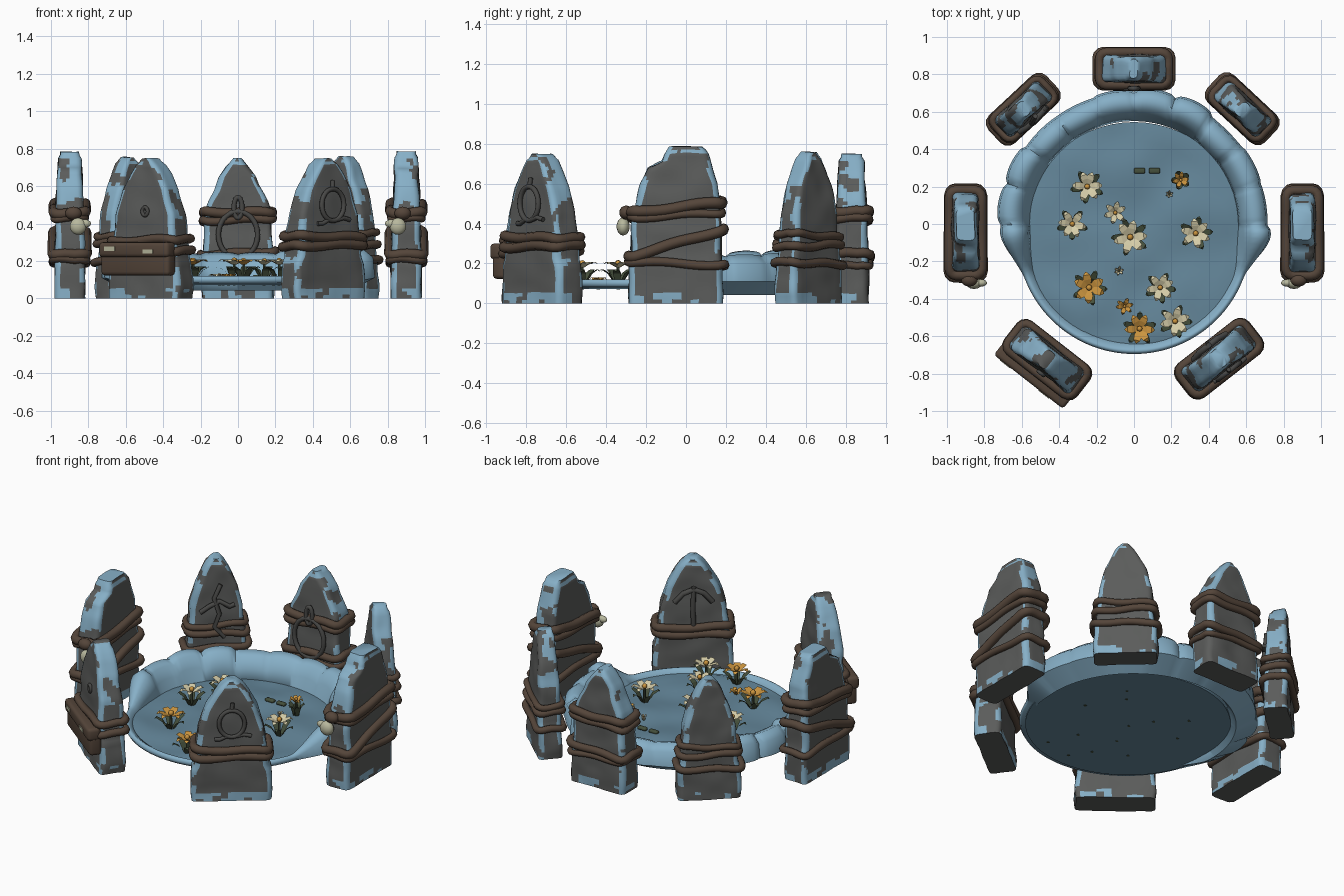
import bpy, bmesh, math, random
from mathutils import Vector, Matrix, noise

if "Cube" in bpy.data.objects:
    bpy.data.objects.remove(bpy.data.objects["Cube"])

random.seed(4)
pi, cos, sin = math.pi, math.cos, math.sin


def mat(name, r, g, b):
    m = bpy.data.materials.new(name)
    m.diffuse_color = (r, g, b, 1)
    m.use_nodes = True
    m.node_tree.nodes["Principled BSDF"].inputs["Base Color"].default_value = m.diffuse_color
    return m


STONE = mat("grey stone", 0.105, 0.108, 0.105)
FROST = mat("pale blue frost", 0.24, 0.43, 0.57)
FLOOR = mat("blue grey floor", 0.13, 0.245, 0.33)
ROPE = mat("brown rope", 0.09, 0.06, 0.042)
IRON = mat("dark iron", 0.065, 0.065, 0.062)
CREAM = mat("cream petal", 0.68, 0.62, 0.4)
ORANGE = mat("orange petal", 0.6, 0.3, 0.05)
LEAF = mat("dark green leaf", 0.06, 0.08, 0.045)
BONE = mat("bone", 0.48, 0.48, 0.34)


def finish(name, bm, mats, matrix=None, normals=True, angle=50):
    if normals:
        bmesh.ops.recalc_face_normals(bm, faces=bm.faces)
    me = bpy.data.meshes.new(name)
    bm.to_mesh(me)
    bm.free()
    for m in mats:
        me.materials.append(m)
    ob = bpy.data.objects.new(name, me)
    bpy.context.collection.objects.link(ob)
    if matrix:
        ob.matrix_world = matrix
    bpy.ops.object.select_all(action='DESELECT')
    ob.select_set(True)
    bpy.context.view_layer.objects.active = ob
    bpy.ops.object.shade_smooth_by_angle(angle=math.radians(angle))
    return ob


def loft(bm, loops, close=False):
    """Skin closed loops of points; returns {face: (row, column)}."""
    rows = [[bm.verts.new(p) for p in lp] for lp in loops]
    n, out = len(rows[0]), {}
    for i in range(len(rows) if close else len(rows) - 1):
        a, b = rows[i], rows[(i + 1) % len(rows)]
        for j in range(n):
            k = (j + 1) % n
            out[bm.faces.new((a[j], a[k], b[k], b[j]))] = (i, j)
    if not close:
        out[bm.faces.new(rows[0])] = (0, -1)
        out[bm.faces.new(rows[-1])] = (len(rows), -1)
    return out


def tube(name, pts, r, m, matrix=None, closed=False, sides=8):
    pts = [Vector(p) for p in pts]
    n, loops = len(pts), []
    for i, p in enumerate(pts):
        a = pts[i - 1] if (closed or i) else p
        b = pts[(i + 1) % n] if (closed or i < n - 1) else p
        t = (b - a).normalized()
        up = Vector((0, 0, 1)) if abs(t.z) < 0.9 and closed == 'flat' else Vector((0, 1, 0.01))
        u = t.cross(up).normalized()
        v = u.cross(t)
        loops.append([p + r * (u * cos(2 * pi * k / sides) + v * sin(2 * pi * k / sides)) for k in range(sides)])
    bm = bmesh.new()
    loft(bm, loops, bool(closed))
    return finish(name, bm, [m], matrix)


# ---------- standing stones ----------
ARCH = [(0, -.235, .235), (.05, -.24, .24), (.19, -.232, .232), (.22, -.218, .218), (.45, -.195, .195),
        (.58, -.15, .15), (.67, -.1, .1), (.72, -.065, .065), (.75, -.03, .03)]
PEAK = [(0, -.19, .19), (.2, -.19, .19), (.42, -.178, .178), (.5, -.165, .165), (.58, -.125, .13),
        (.65, -.1, .1), (.7, -.065, .06), (.75, -.02, .02)]
FLAT = [(0, -.235, .235), (.19, -.235, .235), (.22, -.225, .23), (.4, -.225, .225), (.6, -.175, .21),
        (.68, -.14, .18), (.71, -.07, .17), (.76, -.05, .155), (.785, -.035, .13)]


def width_at(prof, z):
    z = min(max(z, 0), prof[-1][0])
    for (z0, l0, r0), (z1, l1, r1) in zip(prof, prof[1:]):
        if z <= z1:
            t = (z - z0) / (z1 - z0)
            return l0 + (l1 - l0) * t, r0 + (r1 - r0) * t


def section(prof, t, z, grow=0.0):
    """Rounded rectangle as (x, y, kind); kind 0 corner, 1 broad side, 2 narrow side."""
    l, r = width_at(prof, z)
    top = prof[-1][0]
    t = t * (1.02 - 0.3 * (z / top) ** 2) * (1 if z < top - .03 else .85) + grow
    l, r = l - grow, r + grow
    c = min(.03 + grow * .5, (r - l) * .45, t * .45)
    pts = []
    for q, (cx, cy) in enumerate(((r - c, t - c), (l + c, t - c), (l + c, c - t), (r - c, c - t))):
        for k in range(4):
            a = (q + k / 3) * pi / 2
            pts.append((cx + c * cos(a), cy + c * sin(a), 0 if k < 3 else 1 + q % 2))
        n = (9, 4)[q % 2]
        x, y = pts[-1][:2]
        dx, dy = ((l - r + 2 * c, 0), (0, 2 * c - 2 * t), (r - l - 2 * c, 0), (0, 2 * t - 2 * c))[q]
        pts += [(x + dx * k / n, y + dy * k / n, 1 + q % 2) for k in range(1, n)]
    return pts


def stone(name, prof, t, matrix, seed, bands):
    off, top = Vector((seed * 3.7, seed, 0)), prof[-1][0]
    zs = [top * i / 44 for i in range(45)]
    loops, kinds = [], [p[2] for p in section(prof, t, .2)]
    for z in zs:
        lp = []
        for x, y, _ in section(prof, t, z):
            p = Vector((x, y, z))
            d = noise.noise_vector(p * 9 + off) * .009
            lp.append(p + Vector((d.x, d.y, d.z if 0 < z else 0)))
        loops.append(lp)
    bm = bmesh.new()
    info = loft(bm, loops)
    bmesh.ops.recalc_face_normals(bm, faces=bm.faces)
    for f, (i, j) in info.items():
        c = f.calc_center_median()
        n, k = noise.noise(c * 11 + off), kinds[j] if j >= 0 else 1
        frost = ((k == 0 and n > -.22) or (f.normal.z > .4 and n > -.3) or
                 (k == 2 and c.z > .42 and n > -.08) or (c.z < .05 and n > -.02))
        f.material_index = 1 if frost and i + j >= 0 and f.normal.z > -.7 else 0
    finish(name, bm, [STONE, FROST], matrix)
    # rope bands hug the stone outline, tilted along its width
    for b, (z, tilt, r) in enumerate(bands):
        n = len(kinds)
        path = []
        for j in range(n):
            zz = z + tilt * section(prof, t, z)[j][0]
            x, y, _ = section(prof, t, zz, r * .45)[j]
            path.append((x, y, zz + .006 * sin(j * .7 + b)))
        tube(f"{name}_rope_{b + 1}", path, r, ROPE, matrix, 'flat')


def place(x, y, deg):
    return Matrix.Translation((x, y, 0)) @ Matrix.Rotation(math.radians(deg), 4, 'Z')


def scaled(prof, s, h=1):
    return [(z * h, l * s, r * s) for z, l, r in prof]


M_BACK = place(0, .83, 0)
M_BL, M_BR = place(-.59, .615, 43), place(.58, .615, -43)
M_FL, M_FR = place(-.465, -.725, -38), place(.455, -.72, 38)
M_SIDE = {"left": place(-.9, -.05, -90), "right": place(.9, -.05, 90)}
MIRROR = [(z, -r, -l) for z, l, r in FLAT]
stone("back_stone", PEAK, .083, M_BACK, 1, [(.46, 0, .026), (.42, .04, .022), (.24, .05, .024), (.2, -.05, .018)])
low = [(.34, .06, .02), (.29, -.04, .022), (.2, .03, .022)]
stone("back_left_stone", scaled(ARCH, .79, 1.01), .07, M_BL, 2, low)
stone("back_right_stone", scaled(ARCH, .79, 1.01), .07, M_BR, 3, low)
stone("front_left_stone", ARCH, .08, M_FL, 4, [(.31, .03, .024), (.26, -.03, .024)])
stone("front_right_stone", ARCH, .08, M_FR, 5, [(.33, -.02, .026), (.285, .02, .026)])
for side, s, prof in (("left", -1, MIRROR), ("right", 1, FLAT)):
    stone(side + "_stone", prof, .08, M_SIDE[side], 6 + s,
          [(.48, .12 * s, .028), (.44, .06 * s, .02), (.3, .3 * s, .027), (.2, -.04 * s, .022)])
    # hanging gourd and its knot
    for nm, loc, size, m in (("gourd", (.855 * s, -.315, .385), (.045, .033, .045), BONE),
                             ("gourd_neck", (.82 * s, -.315, .4), (.035, .02, .022), BONE),
                             ("knot", (.88 * s, -.3, .455), (.045, .035, .035), ROPE)):
        bm = bmesh.new()
        bmesh.ops.create_uvsphere(bm, u_segments=14, v_segments=9, radius=1)
        finish(f"{side}_{nm}", bm, [m], Matrix.Translation(loc) @ Matrix.Diagonal((*size, 1)))


# ---------- things hung on the stones ----------
def ring(cx, cz, rx, rz, y):
    return [(cx + rx * cos(a), y, cz + rz * sin(a)) for a in (2 * pi * k / 28 for k in range(28))]


tube("hanging_ring", ring(0, .34, .105, .125, -.105), .014, IRON, M_BACK, True)
tube("ring_hook", ring(0, .485, .022, .055, -.105), .013, IRON, M_BACK, True)
tube("carved_ring", ring(0, .5, .075, .085, -.085), .013, IRON, M_FR, True)
tube("carved_ring_tail", [(.03, -.085, .42), (.07, -.088, .43), (.115, -.085, .42)], .012, IRON, M_FR)
tube("carved_ring_tail_2", [(-.03, -.085, .42), (-.07, -.085, .4), (-.1, -.08, .4)], .012, IRON, M_FR)
tube("carved_ring_tip", [(0, -.083, .58), (.005, -.078, .63)], .012, IRON, M_FR)
tube("pick_handle", [(0, .09, .34), (.005, .1, .45), (0, .09, .59)], .015, IRON, M_FR)
tube("pick_head", [(-.11, .08, .49), (-.06, .09, .55), (0, .09, .575), (.06, .09, .55), (.11, .08, .49)], .017, IRON, M_FR)
tube("hook_blade", [(-.1, -.075, .43), (-.05, -.085, .47), (.01, -.085, .5), (.07, -.08, .46), (.1, -.075, .47)], .015, IRON, M_BL)
tube("hook_handle", [(.02, -.07, .6), (-.02, -.085, .52), (.01, -.09, .42), (-.02, -.09, .34), (.04, -.09, .27)], .014, IRON, M_BL)
tube("stone_peg", ring(.02, .465, .018, .022, -.078), .01, IRON, M_FL, True)


def block(name, loc, size, m, matrix, bevel=.02):
    bm = bmesh.new()
    bmesh.ops.create_cube(bm, size=1, matrix=Matrix.Translation(loc) @ Matrix.Diagonal((*size, 1)))
    if bevel:
        bmesh.ops.bevel(bm, geom=bm.edges[:], offset=bevel, segments=3, affect='EDGES', profile=.5)
    finish(name, bm, [m], matrix)


block("satchel", (-.005, -.105, .205), (.46, .075, .165), ROPE, M_FL)
block("satchel_flap", (-.005, -.115, .26), (.47, .08, .08), ROPE, M_FL)
for i, (x, z) in enumerate(((-.16, .265), (.1, .25))):
    block(f"satchel_patch_{i + 1}", (x, -.156, z), (.07, .006, .022), BONE, M_FL, 0)

# ---------- basin rim: low lip in front growing into a lumpy wall behind ----------
LIP = [(.57, .095), (.595, .113), (.605, .12), (.617, .117), (.625, .1), (.615, .082), (.57, .075)]
WALL = [(.555, .09), (.575, .17), (.61, .235), (.665, .255), (.715, .215), (.725, .11), (.6, .042)]
N, BLOCKS = 180, 20
lump = [(random.uniform(-.018, .018), random.uniform(-.015, .015)) for _ in range(BLOCKS)]
loops = []
for i in range(N):
    a = 2 * pi * i / N
    f = min(max((sin(a) + .36) / .3, 0), 1)
    f = f * f * (3 - 2 * f)
    s = i / N * BLOCKS
    dr, dz = lump[int(s)]
    groove = abs(sin(pi * s)) ** .4
    lp = []
    for k, ((r0, z0), (r1, z1)) in enumerate(zip(LIP, WALL)):
        if 0 < k < 6:
            r1 += dr * groove + (.012 * (groove - 1) if k > 2 else 0)
            z1 += (dz * groove + .02 * (groove - 1)) if k < 5 else 0
        r, z = r0 + (r1 - r0) * f, z0 + (z1 - z0) * f
        lp.append((r * cos(a), r * sin(a) - .07 * (1 - f) - .005 * f, z))
    loops.append(lp)
bm = bmesh.new()
loft(bm, loops, True)
finish("basin_rim", bm, [FROST], angle=60)

# ---------- basin floor: uneven sheet with a flat underside ----------
loops = []
for r, z in [(.6, .072), (.6, .095)] + [(.6 - .05 * k, .1) for k in range(1, 12)]:
    loops.append([(r * cos(a), r * sin(a) - .055,
                   z + (.022 * noise.noise(Vector((r * cos(a) * 4, r * sin(a) * 4, 2))) if z == .1 else 0))
                  for a in (2 * pi * k / 64 for k in range(64))])
bm = bmesh.new()
loft(bm, loops)
finish("basin_floor", bm, [FLOOR], angle=40)


# ---------- flowers ----------
def flower(name, x, y, size, petal, high=.2):
    bm = bmesh.new()

    def blade(points, m):
        f = bm.faces.new([bm.verts.new(p) for p in points])
        f.material_index = m

    def strip(a, rings, m):
        d, w = Vector((cos(a), sin(a), 0)), Vector((-sin(a), cos(a), 0))
        for (r0, h0, w0), (r1, h1, w1) in zip(rings, rings[1:]):
            blade([d * r0 + w * w0 + Vector((0, 0, h0)), d * r1 + w * w1 + Vector((0, 0, h1)),
                   d * r1 - w * w1 + Vector((0, 0, h1)), d * r0 - w * w0 + Vector((0, 0, h0))], m)

    spin = random.uniform(0, 6)
    for k in range(6):
        strip(spin + k * pi / 3 + random.uniform(-.2, .2),
              [(.005, high - .02, .01), (size * .5, high, size * .27), (size * .8, high + .008, size * .22),
               (size, high - .004, size * .04)], 0)
    if high > .13:
        for k in range(5):
            strip(spin + k * 1.256 + .4, [(.01, .09, .012), (size * .6, .15, .02), (size * 1.02, .17, .013),
                                          (size * 1.15, .16, .002)], 1)
    bmesh.ops.create_cone(bm, segments=6, radius1=.009, radius2=.007, depth=high - .08, cap_ends=True,
                          matrix=Matrix.Translation((0, 0, high / 2 + .03)))
    for f in bm.faces:
        if len(f.verts) == 6 or all(v.co.xy.length < .0095 for v in f.verts):
            f.material_index = 1
    old = set(bm.faces)
    bmesh.ops.create_uvsphere(bm, u_segments=8, v_segments=5, radius=size * .2,
                              matrix=Matrix.Translation((0, 0, high)))
    for f in bm.faces:
        if f not in old:
            f.material_index = 2
    finish(name, bm, [petal, LEAF, ORANGE], Matrix.Translation((x, y, 0)), False)


BLOOMS = [(-.33, 0, .075, 0), (-.02, -.07, .09, 0), (.33, -.05, .08, 0), (.14, -.34, .075, 0), (.22, -.52, .08, 0),
          (-.25, .2, .08, 0), (-.24, -.34, .085, 1), (.03, -.56, .08, 1), (.25, .235, .045, 1)]
for i, (x, y, s, o) in enumerate(BLOOMS):
    flower(f"flower_{i + 1}", x, y, s, ORANGE if o else CREAM)
for i, (x, y, s, o) in enumerate([(-.1, .06, .06, 0), (-.05, -.44, .045, 1), (-.08, -.25, .025, 0), (.19, .16, .02, 0)]):
    flower(f"fallen_flower_{i + 1}", x, y, s, ORANGE if o else CREAM, .122)
for i, x in enumerate((.03, .11)):
    block(f"loose_leaf_{i + 1}", (x, .285, .115), (.06, .03, .02), LEAF, Matrix(), .008)
